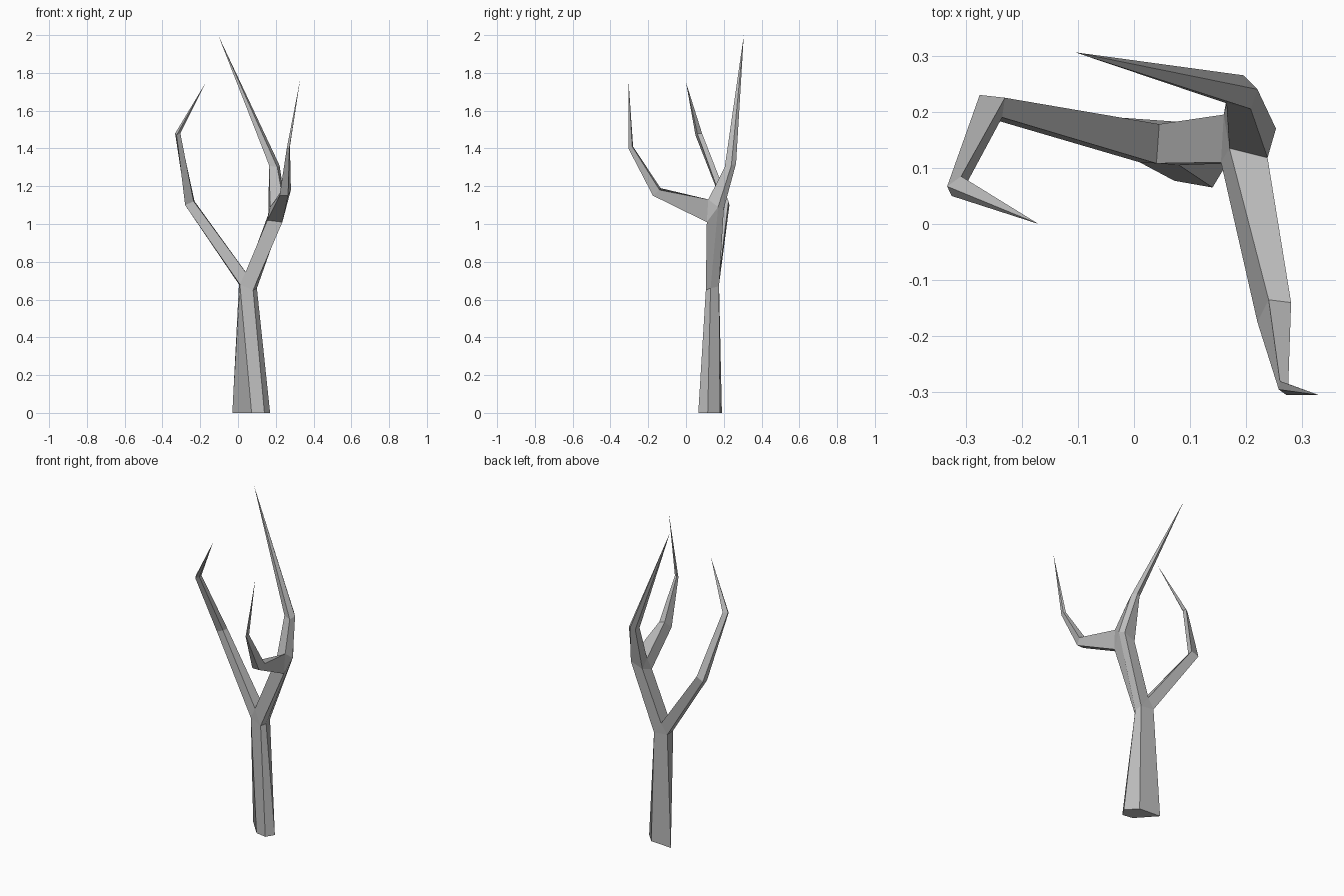
import bpy
import bmesh

cube = bpy.data.objects.get("Cube")
if cube:
    bpy.data.objects.remove(cube, do_unlink=True)

bark = bpy.data.materials.new("grey bark")
bark.use_nodes = True
bark.diffuse_color = (0.5, 0.5, 0.5, 1)
bark.node_tree.nodes["Principled BSDF"].inputs["Base Color"].default_value = bark.diffuse_color

bm = bmesh.new()


def ring(*points):
    """Corners of one cross-section, counter-clockwise seen from above."""
    return [bm.verts.new(p) for p in points]


def loft(lower, upper):
    """Join two cross-sections with a band of flat faces."""
    count = len(lower)
    for i in range(count):
        j = (i + 1) % count
        bm.faces.new((lower[i], lower[j], upper[j], upper[i]))


def spike(base, tip):
    """Close a limb in a sharp point."""
    apex = bm.verts.new(tip)
    for i, vert in enumerate(base):
        bm.faces.new((vert, base[(i + 1) % len(base)], apex))


def limb(sections, tip):
    """Loft a whole limb and finish it with a point."""
    for lower, upper in zip(sections, sections[1:]):
        loft(lower, upper)
    spike(sections[-1], tip)


# Trunk: five-sided, tapering up to the fork
foot = ring((-.03, .19, 0), (.072, .077, 0), (.14, .065, 0), (.17, .115, 0), (.11, .18, 0))
fork = ring((.005, .175, .68), (.01, .11, .68), (.08, .105, .65), (.1, .13, .66), (.095, .175, .67))
bm.faces.new(foot[::-1])
loft(foot, fork)
back_left, front_left, front_right, side_right, back_right = fork

# Crotch between the two main limbs
crotch_front, crotch_back = ring((.04, .108, .745), (.045, .178, .74))
bm.faces.new((front_left, front_right, crotch_front))
bm.faces.new((back_right, back_left, crotch_back))

# Left-hand limb: two elbows and a point
left_elbow = ring((-.275, .23, 1.1), (-.28, .195, 1.1), (-.235, .19, 1.12), (-.23, .225, 1.12))
left_bend = ring((-.333, .067, 1.48), (-.325, .05, 1.47), (-.305, .06, 1.48), (-.308, .085, 1.48))
limb([[back_left, front_left, crotch_front, crotch_back], left_elbow, left_bend],
     (-.17, 0, 1.75))

# Main limb, up to where the forward branch leaves it
main_low = ring((.155, .11, 1.02), (.235, .11, 1.01), (.253, .17, 1.09),
                (.235, .2, 1.08), (.16, .195, 1.05))
loft([crotch_front, front_right, side_right, back_right, crotch_back], main_low)
under_left, under_right, side, back, inner = main_low
over_left, over_right = ring((.17, .135, 1.09), (.238, .118, 1.13))
bm.faces.new((under_left, over_left, inner))
bm.faces.new((under_right, side, over_right))

# Main limb, tall upper part
main_bend = ring((.165, .215, 1.31), (.208, .205, 1.3), (.22, .24, 1.31),
                 (.195, .265, 1.32), (.17, .25, 1.31))
limb([[over_left, over_right, side, back, inner], main_bend], (-.105, .306, 2))

# Forward branch: reaches out, then turns up
front_elbow = ring((.22, -.175, 1.15), (.265, -.175, 1.15), (.28, -.14, 1.18), (.24, -.135, 1.19))
front_bend = ring((.258, -.295, 1.4), (.272, -.305, 1.4), (.275, -.285, 1.41), (.26, -.28, 1.41))
limb([[under_left, under_right, over_right, over_left], front_elbow, front_bend],
     (.33, -.305, 1.77))

bmesh.ops.recalc_face_normals(bm, faces=bm.faces)
mesh = bpy.data.meshes.new("bare_tree")
bm.to_mesh(mesh)
bm.free()
mesh.materials.append(bark)
tree = bpy.data.objects.new("bare_tree", mesh)
bpy.context.collection.objects.link(tree)
